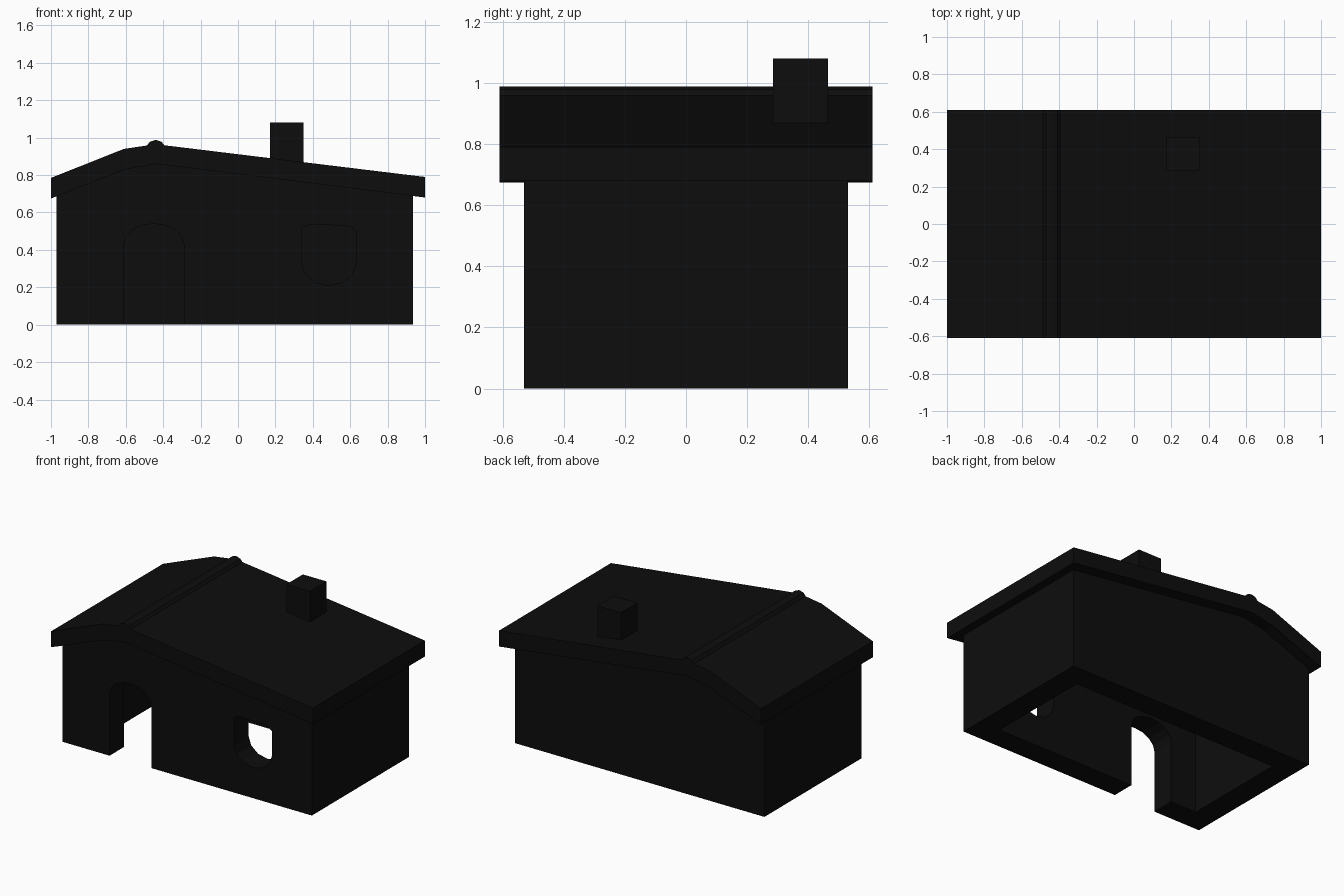
import bpy, bmesh, math

if "Cube" in bpy.data.objects:
    bpy.data.objects.remove(bpy.data.objects["Cube"])

dark = bpy.data.materials.new("dark_paint")
dark.diffuse_color = (0.004, 0.004, 0.004, 1)
dark.use_nodes = True
dark.node_tree.nodes["Principled BSDF"].inputs["Base Color"].default_value = dark.diffuse_color


def prism(name, profile, y0, y1):
    """Extrude an x-z outline from y0 to y1."""
    bm = bmesh.new()
    face = bm.faces.new([bm.verts.new((x, y0, z)) for x, z in profile])
    ext = bmesh.ops.extrude_face_region(bm, geom=[face])["geom"]
    moved = [v for v in ext if isinstance(v, bmesh.types.BMVert)]
    bmesh.ops.translate(bm, verts=moved, vec=(0, y1 - y0, 0))
    bmesh.ops.recalc_face_normals(bm, faces=bm.faces)
    mesh = bpy.data.meshes.new(name)
    bm.to_mesh(mesh)
    bm.free()
    mesh.materials.append(dark)
    ob = bpy.data.objects.new(name, mesh)
    bpy.context.collection.objects.link(ob)
    return ob


def cut(target, cutter):
    cutter.hide_render = True
    cutter.hide_set(True)
    mod = target.modifiers.new("opening", "BOOLEAN")
    mod.operation = "DIFFERENCE"
    mod.solver = "EXACT"
    mod.object = cutter


def arc(cx, cz, rx, rz, a0, a1, n):
    return [(cx + rx * math.cos(math.radians(a0 + (a1 - a0) * i / n)),
             cz + rz * math.sin(math.radians(a0 + (a1 - a0) * i / n)))
            for i in range(n + 1)]


# Roof slab, with a broken slope on the short side
top = [(-1, 0.785), (-0.61, 0.94), (-0.44, 0.965), (1, 0.79)]
under = [(-1, 0.675), (-0.61, 0.828), (-0.44, 0.86), (1, 0.68)]
prism("roof", top + under[::-1], -0.61, 0.61)

# Ridge beam along the roof peak
prism("ridge_beam", [(-0.44 + 0.053 * math.cos(math.tau * (i + .5) / 10),
                      0.938 + 0.05 * math.sin(math.tau * (i + .5) / 10))
                     for i in range(10)], -0.61, 0.61)

# Front and back gable walls
XL, XR, Y, T = -0.97, 0.935, 0.53, 0.16
gable = [(XL, 0), (XR, 0), (XR, 0.71), (-0.44, 0.88), (-0.61, 0.85), (XL, 0.71)]
front = prism("front_wall", gable, -Y, -Y + T)
prism("back_wall", gable, Y - T, Y)

# Side walls between the gables
prism("left_wall", [(XL, 0), (XL + T, 0), (XL + T, 0.77), (XL, 0.71)], -Y + T, Y - T)
prism("right_wall", [(XR - T, 0), (XR, 0), (XR, 0.71), (XR - T, 0.73)], -Y + T, Y - T)

# Arched doorway
door = [(-0.61, -0.1)] + arc(-0.45, 0.43, 0.16, 0.11, 180, 0, 8) + [(-0.29, -0.1)]
cut(front, prism("door_cutter", door, -0.7, -0.3))

# Window with a rounded sill and softened top corners
window = arc(0.485, 0.33, 0.145, 0.12, 180, 360, 6)
window += [(0.63, 0.5), (0.59, 0.53), (0.38, 0.535), (0.34, 0.52)]
cut(front, prism("window_cutter", window, -0.7, -0.3))

# Chimney
prism("chimney", [(0.17, 0.85), (0.35, 0.83), (0.35, 1.08), (0.17, 1.08)], 0.285, 0.465)
